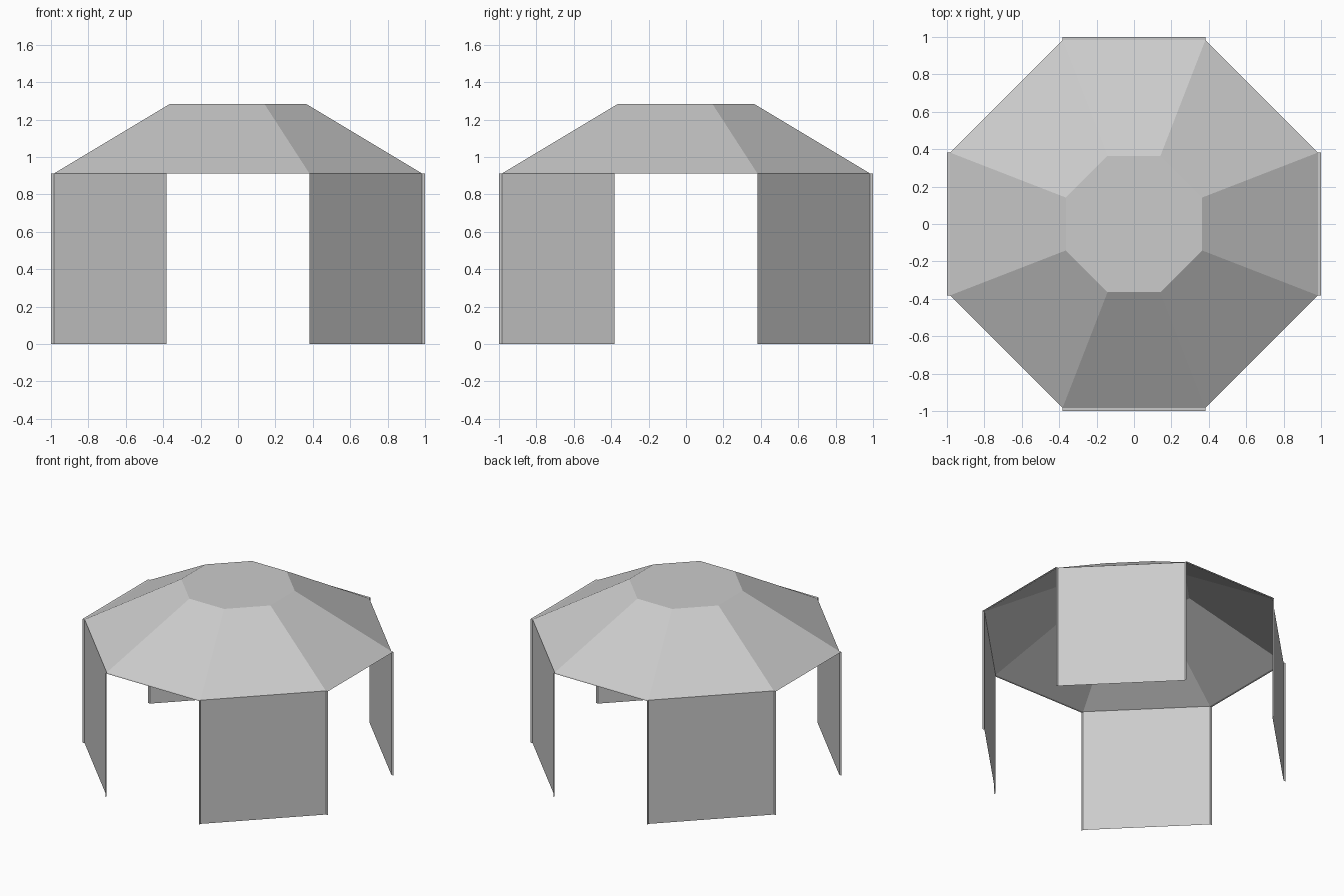
import bpy, math

if "Cube" in bpy.data.objects:
    bpy.data.objects.remove(bpy.data.objects["Cube"])

A, B = 0.984, 0.382      # octagon: side distance and half width of the openings
H, TOP = 0.912, 1.284    # eave height and roof top height
K = 0.364 / A            # scale of the roof's flat top


def octagon(s, z):
    pts = [(A, -B), (A, B), (B, A), (-B, A), (-A, B), (-A, -B), (-B, -A), (B, -A)]
    return [(x * s, y * s, z) for x, y in pts]


def add_mesh(name, verts, faces, turn=0):
    me = bpy.data.meshes.new(name)
    me.from_pydata(verts, [], faces)
    ob = bpy.data.objects.new(name, me)
    ob.rotation_euler.z = turn
    bpy.context.collection.objects.link(ob)
    return ob


# Faceted roof shell, open below, with a flat octagonal top
add_mesh("roof", octagon(1, H) + octagon(K, TOP),
         [(i, (i + 1) % 8, (i + 1) % 8 + 8, i + 8) for i in range(8)]
         + [tuple(range(8, 16))])

for i in range(4):
    turn = i * math.pi / 2
    # Diagonal wall panel
    add_mesh(f"wall_{i + 1}",
             [(A, B, 0), (B, A, 0), (B, A, H), (A, B, H)],
             [(0, 1, 2, 3)], turn)
    # Thin lip projecting around each opening: two jambs and a lintel
    profile = [(-B, 0), (-B, H), (B, H), (B, 0)]
    add_mesh(f"opening_lip_{i + 1}",
             [(x, y, z) for x in (A, 1.0) for y, z in profile],
             [(j, j + 1, j + 5, j + 4) for j in range(3)], turn)
